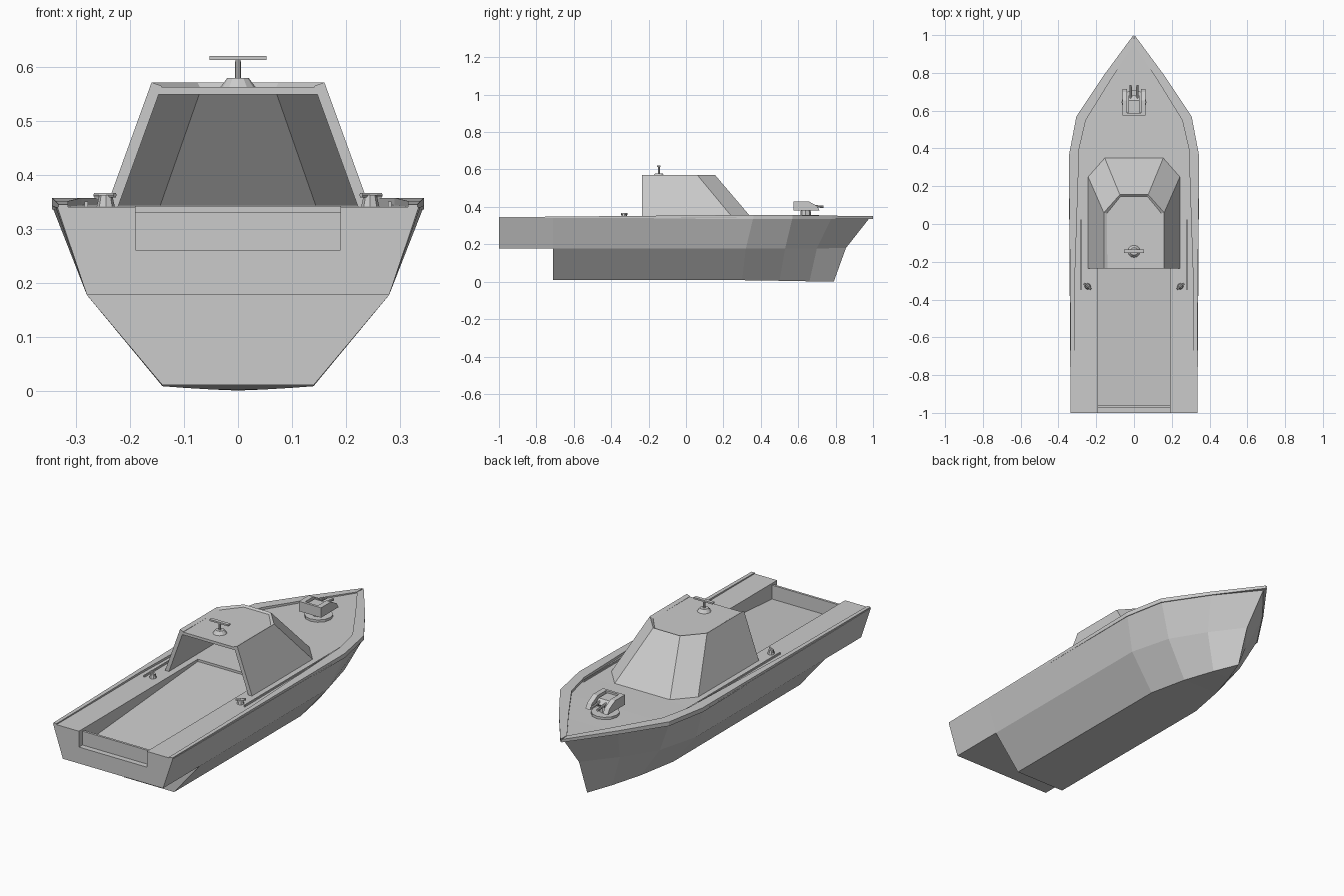
import bpy, bmesh, math
from mathutils import Vector

if "Cube" in bpy.data.objects:
    bpy.data.objects.remove(bpy.data.objects["Cube"])


def build(name, verts, faces, recalc=True):
    bm = bmesh.new()
    vs = [bm.verts.new(v) for v in verts]
    for f in faces:
        bm.faces.new([vs[i] for i in f])
    if recalc:
        bmesh.ops.remove_doubles(bm, verts=bm.verts, dist=1e-4)
        bmesh.ops.dissolve_degenerate(bm, edges=bm.edges, dist=1e-4)
        bmesh.ops.recalc_face_normals(bm, faces=bm.faces)
    me = bpy.data.meshes.new(name)
    bm.to_mesh(me)
    bm.free()
    ob = bpy.data.objects.new(name, me)
    bpy.context.collection.objects.link(ob)
    return ob


def loft(name, rings):
    """Skin closed rings of equal length and cap both ends."""
    n = len(rings[0])
    verts = [p for r in rings for p in r]
    faces = [[k * n + i, k * n + (i + 1) % n, (k + 1) * n + (i + 1) % n, (k + 1) * n + i]
             for k in range(len(rings) - 1) for i in range(n)]
    faces.append(list(range(n)))
    faces.append([(len(rings) - 1) * n + i for i in range(n)])
    return build(name, verts, faces)


def prism(name, profile, x0, x1):
    return loft(name, [[(x, y, z) for y, z in profile] for x in (x0, x1)])


def rod(name, a, b, r1, r2, sides=8):
    a, b = Vector(a), Vector(b)
    q = (b - a).to_track_quat('Z', 'Y')
    ring = [(math.cos(2 * math.pi * i / sides), math.sin(2 * math.pi * i / sides)) for i in range(sides)]
    return loft(name, [[p + q @ Vector((c * r, s * r, 0)) for c, s in ring] for p, r in ((a, r1), (b, r2))])


def box(name, x0, x1, y0, y1, z0, z1):
    return prism(name, [(y0, z0), (y1, z0), (y1, z1), (y0, z1)], x0, x1)


# Hull stations: bottom, chine and deck edge, each as (half width, y, z)
stations = [
    ((.14, -1, .177), (.28, -1, .177), (.335, -1, .34)),
    ((.14, -.71, .177), (.28, -.71, .177), (.338, -.71, .34)),
    ((.14, -.71, .01), (.28, -.71, .177), (.338, -.71, .34)),
    ((.14, .30, .008), (.28, .32, .177), (.345, .36, .343)),
    ((.10, .50, .005), (.225, .53, .177), (.305, .57, .344)),
    ((.05, .66, .002), (.12, .70, .178), (.165, .78, .344)),
    ((.0, .79, .0), (.0, .855, .18), (.0, .985, .345)),
]
rings = []
for b, c, s in stations:
    half = [b, c, s]
    rings.append(half + [(-x, y, z) for x, y, z in reversed(half)])
hull = loft("hull", rings)

# Sloping cockpit well open through the transom
cutter = prism("well_cutter", [(-1.1, .40), (-1.1, .26), (-.96, .26), (-.05, .33), (-.05, .40)], -.19, .19)
cutter.hide_render = True
mod = hull.modifiers.new("well", 'BOOLEAN')
mod.operation = 'DIFFERENCE'
mod.solver = 'EXACT'
mod.object = cutter
bpy.context.view_layer.objects.active = hull
bpy.ops.object.modifier_apply(modifier="well")
bpy.data.objects.remove(cutter)

# Low board across the stern
box("tailgate", -.19, .19, -.972, -.96, .258, .33)

# Raised rail on each deck edge: outer x, inner x, outer y, inner y, top z
rail = [(.333, .315, -1, -1, .345), (.338, .315, -.35, -.35, .351), (.345, .29, .36, .40, .357),
        (.305, .255, .57, .55, .356), (.165, .125, .78, .76, .353), (.003, .001, 1.0, .95, .35)]
for side, s in (("left", -1), ("right", 1)):
    loft(side + "_deck_rail", [[(s * xo, yo, .335), (s * xo, yo, zt), (s * xi, yi, zt), (s * xi, yi, .335)]
                               for xo, xi, yo, yi, zt in rail])
    # Thin deck strip beside the cabin
    a, b = sorted((s * .278, s * .284))
    box(side + "_deck_strip", a, b, -.35, .42, .34, .35)
    # Mooring cleat
    rod(side + "_cleat_post", (s * .245, -.33, .34), (s * .245, -.33, .362), .017, .012)
    rod(side + "_cleat_horn", (s * .228, -.345, .362), (s * .265, -.315, .362), .005, .005, 6)

# Cabin walls, open at the back
base = [(-.243, -.235), (-.243, .25), (-.155, .35), (.155, .35), (.243, .25), (.243, -.235)]
top = [(-.16, -.235), (-.16, .06), (-.075, .155), (.075, .155), (.16, .06), (.16, -.235)]
verts = [(x, y, .342) for x, y in base] + [(x, y, .571) for x, y in top]
walls = build("cabin_walls", verts, [[i + 1, i, i + 6, i + 7] for i in range(5)], recalc=False)
sol = walls.modifiers.new("thickness", 'SOLIDIFY')
sol.thickness = .02
sol.offset = -1

# Roof panel, slightly sunk inside the walls
loft("cabin_roof", [[(x * .93, y - .008 if y > 0 else y, z) for x, y in top] for z in (.548, .562)])

# Radar mast on the roof
rod("radar_base", (0, -.145, .56), (0, -.145, .579), .034, .02, 12)
rod("radar_mast", (0, -.145, .575), (0, -.145, .613), .006, .005)
box("radar_bar", -.053, .053, -.154, -.136, .612, .62)

# Deck gun with twin barrels
rod("gun_base", (0, .645, .342), (0, .645, .356), .066, .066, 12)
rod("gun_pedestal", (0, .64, .35), (0, .64, .39), .03, .025, 8)
prism("gun_body", [(.585, .38), (.585, .42), (.655, .42), (.68, .40), (.66, .38)], -.03, .03)
for side, s in (("left", -1), ("right", 1)):
    a, b = sorted((s * .036, s * .062))
    prism(side + "_gun_shield", [(.575, .38), (.575, .43), (.655, .43), (.70, .405), (.715, .38)], a, b)
    rod(side + "_gun_barrel", (s * .018, .64, .408), (s * .018, .735, .40), .007, .006)
box("gun_back_plate", -.062, .062, .575, .588, .38, .43)
